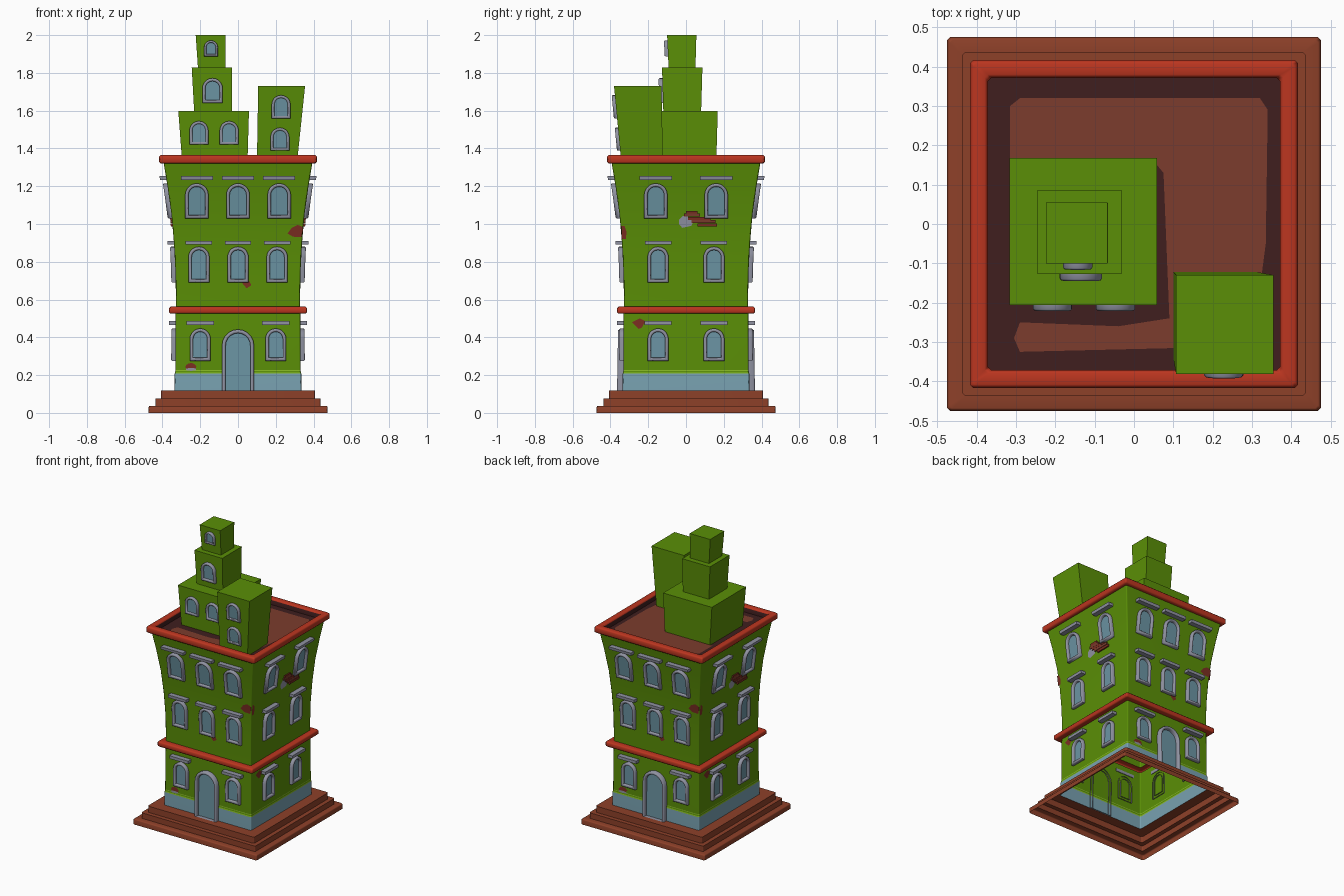
import bpy, bmesh, math, random

if "Cube" in bpy.data.objects:
    bpy.data.objects.remove(bpy.data.objects["Cube"])

random.seed(4)

def mat(name, r, g, b):
    m = bpy.data.materials.new(name)
    m.diffuse_color = (r, g, b, 1)
    m.use_nodes = True
    m.node_tree.nodes["Principled BSDF"].inputs["Base Color"].default_value = m.diffuse_color
    return m

GREEN = mat("green_wall", .103, .275, .002)
RED = mat("red_trim", .50, .036, .014)
STEP = mat("brown_steps", .27, .052, .022)
ROOF = mat("brown_roof", .20, .045, .026)
DARK = mat("dark_maroon", .050, .013, .013)
BLUE = mat("pale_blue_plinth", .19, .36, .44)
GLASS = mat("blue_glass", .15, .30, .37)
GREY = mat("grey_stone", .28, .29, .36)
BRICK = mat("exposed_brick", .20, .028, .016)
LIME = mat("lime_line", .25, .50, .02)

def build(name, verts, faces, mats, idx=None, fix=True, angle=50):
    me = bpy.data.meshes.new(name)
    me.from_pydata(verts, [], faces)
    for m in mats:
        me.materials.append(m)
    if idx:
        me.polygons.foreach_set("material_index", idx)
    if fix:
        bm = bmesh.new()
        bm.from_mesh(me)
        bmesh.ops.recalc_face_normals(bm, faces=bm.faces)
        bm.to_mesh(me)
        bm.free()
    me.shade_smooth()
    me.set_sharp_from_angle(angle=math.radians(angle))
    ob = bpy.data.objects.new(name, me)
    bpy.context.collection.objects.link(ob)
    return ob

# ---- shell: square section swept up a profile (half width, height, colour of band below)
PROFILE = [(.475, 0, None), (.475, .03, STEP), (.468, .037, STEP), (.437, .037, STEP),
           (.437, .075, STEP), (.408, .075, STEP), (.408, .118, STEP), (.336, .118, STEP),
           (.335, .208, BLUE), (.333, .214, LIME), (.332, .222, GREEN), (.332, .227, LIME),
           (.330, .525, GREEN), (.358, .525, RED), (.366, .533, RED), (.366, .554, RED),
           (.358, .562, RED), (.328, .562, RED), (.331, .75, GREEN), (.339, .9, GREEN),
           (.352, 1.05, GREEN), (.373, 1.2, GREEN), (.393, 1.32, GREEN), (.408, 1.32, RED),
           (.417, 1.329, RED), (.417, 1.356, RED), (.408, 1.365, RED), (.38, 1.365, RED),
           (.371, 1.356, RED), (.371, 1.325, DARK)]
MATS = [STEP, BLUE, LIME, GREEN, RED, DARK]
verts, faces, idx = [], [], []
for w, z, m in PROFILE:
    c = w - .008
    verts += [(-c, -w, z), (c, -w, z), (w, -c, z), (w, c, z), (c, w, z), (-c, w, z), (-w, c, z), (-w, -c, z)]
for i in range(len(PROFILE) - 1):
    for j in range(8):
        k = (j + 1) % 8
        faces.append((i * 8 + j, i * 8 + k, i * 8 + 8 + k, i * 8 + 8 + j))
        idx.append(MATS.index(PROFILE[i + 1][2]))
n = len(verts)
faces.append(tuple(range(n - 8, n)))
idx.append(5)
shell = build("building_shell", verts, faces, MATS, idx, fix=False)
wn = shell.modifiers.new("flat_faces", 'WEIGHTED_NORMAL')
wn.keep_sharp = True

# ---- surface mappings: (u across, z height, d outward) -> 3D point
def width(z):
    pts = [(p[1], p[0]) for p in PROFILE if p[2] in (GREEN, BLUE)]
    if z <= pts[0][0]:
        return pts[0][1]
    for (a, wa), (b, wb) in zip(pts, pts[1:]):
        if a <= z <= b:
            return wa + (wb - wa) * (z - a) / (b - a)
    return pts[-1][1]

def wall(k):
    def f(u, z, d):
        x, y = u, -(width(z) + d)
        for _ in range(k):
            x, y = -y, x
        return (x, y, z)
    return f

def slope(z0, y0, z1, y1):
    return lambda u, z, d: (u, y0 + (y1 - y0) * (z - z0) / (z1 - z0) - d, z)

def arch(u, hw, z0, z1, n=10):
    pts = [(u - hw, z0), (u + hw, z0)]
    for i in range(n + 1):
        a = math.pi * i / n
        pts.append((u + hw * math.cos(a), z1 - hw + hw * math.sin(a)))
    return pts

def window(name, f, u, hw, z0, z1, t=.018, depth=.022, sill=True):
    # rounded frame ring plus a thin glass pane
    s = t if sill else 0
    def ring(k, d):
        return [f(p, z, d) for p, z in arch(u, hw - t * k, z0 + s * k, z1 - t * k)]
    rings = [ring(0, -.006), ring(0, depth * .75), ring(.25, depth), ring(.75, depth), ring(1, depth * .75), ring(1, -.006)]
    m = len(rings[0])
    fs = [(i * m + j, i * m + (j + 1) % m, (i + 1) * m + (j + 1) % m, (i + 1) * m + j)
          for i in range(5) for j in range(m)]
    build(name + "_frame", sum(rings, []), fs, [GREY], angle=65)
    build(name + "_pane", ring(.95, .005), [tuple(range(m))], [GLASS], fix=False)

def bar(name, f, u0, u1, z0, z1, d0, d1, m):
    v = [f(u, z, d) for u in (u0, u1) for z in (z0, z1) for d in (d0, d1)]
    build(name, v, [(0, 1, 3, 2), (4, 6, 7, 5), (0, 4, 5, 1), (2, 3, 7, 6), (0, 2, 6, 4), (1, 5, 7, 3)], [m])

def patch(name, f, pts, m, d=.004):
    build(name, [f(u, z, d) for u, z in pts], [tuple(range(len(pts)))], [m], fix=False)

def blob(u, z, ru, rz, n=9):
    out = []
    for i in range(n):
        a, r = 2 * math.pi * i / n, random.uniform(.75, 1.1)
        out.append((u + ru * r * math.cos(a), z + rz * r * math.sin(a)))
    return out

# ---- windows with ledges on four sides, door front and back
ROWS = [(.275, .447, .055, .466, .486, .072, .20, .148),
        (.69, .88, .056, .891, .911, .07, .207, .148),
        (1.03, 1.215, .062, 1.234, 1.254, .085, .218, .16)]
for k in range(4):
    f = wall(k)
    for r, (z0, z1, hw, b0, b1, bw, fu, su) in enumerate(ROWS):
        us = [-su, su] if k % 2 else ([-fu, fu] if r == 0 else [-fu, 0, fu])
        for i, u in enumerate(us):
            window(f"window_{k}_{r}_{i}", f, u, hw, z0, z1)
            bar(f"ledge_{k}_{r}_{i}", f, u - bw, u + bw, b0, b1, -.004, .034, GREY)
    if k % 2 == 0:
        window(f"door_{k}", f, 0, .085, .119, .442, t=.02, depth=.03, sill=False)
        # worn plaster on the front and back
        patch(f"worn_corner_a_{k}", f, [(.335, .93), (.343, .96), (.343, .985), (.315, .995), (.285, .98), (.262, .95), (.29, .933)], BRICK)
        patch(f"worn_spot_{k}", f, [(.02, .69), (.045, .66), (.07, .675), (.062, .695), (.035, .697)], BRICK)
        patch(f"worn_base_{k}", f, blob(-.25, .247, .035, .02), BRICK)
        patch(f"worn_base_light_{k}", f, blob(-.25, .231, .035, .008), GREY, .007)
    else:
        # worn plaster on the sides
        patch(f"worn_corner_b_{k}", f, [(-.340, .92), (-.318, .92), (-.315, .96), (-.325, .99), (-.343, .99)], BRICK)
        patch(f"worn_upper_{k}", f, [(-.285, .48), (-.25, .445), (-.235, .45), (-.215, .485), (-.245, .50)], BRICK)
        patch(f"worn_middle_{k}", f, blob(.0, 1.012, .038, .035), GREY)
        for i, (a, b, z) in enumerate([(0, .06, 1.062), (-.01, .075, 1.047), (.01, .13, 1.030), (.03, .155, 1.013), (.06, .165, .994)]):
            bar(f"worn_brick_{k}_{i}", f, a, b, z - .008, z + .008, -.002, .009, (BRICK, ROOF)[i % 2])

# ---- rooftop blocks, slightly wider at the top: (x0, x1, y0, y1) at bottom and top
def block(name, z0, lo, z1, hi):
    v = []
    for z, (x0, x1, y0, y1) in ((z0, lo), (z1, hi)):
        v += [(x0, y0, z), (x1, y0, z), (x1, y1, z), (x0, y1, z)]
    build(name, v, [(3, 2, 1, 0), (4, 5, 6, 7)] + [(i, (i + 1) % 4, (i + 1) % 4 + 4, i + 4) for i in range(4)], [GREEN])
    return slope(z0, lo[2], z1, hi[2])

f = block("tower_lower", 1.32, (-.295, .05, -.198, .16), 1.597, (-.316, .058, -.206, .168))
for i, u in enumerate((-.207, -.047)):
    window(f"tower_lower_window_{i}", f, u, .05, 1.42, 1.545, t=.015, depth=.017)
f = block("tower_middle", 1.595, (-.232, -.032, -.12, .08), 1.828, (-.245, -.032, -.127, .087))
window("tower_middle_window", f, -.135, .054, 1.64, 1.772, t=.016, depth=.02)
f = block("tower_upper", 1.826, (-.212, -.066, -.092, .05), 2.0, (-.224, -.067, -.1, .055))
window("tower_upper_window", f, -.143, .037, 1.888, 1.972, t=.012, depth=.018)
f = block("corner_tower", 1.32, (.1, .312, -.342, -.122), 1.73, (.107, .355, -.381, -.13))
for i, (u, z0, z1) in enumerate([(.222, 1.388, 1.51), (.228, 1.558, 1.682)]):
    window(f"corner_tower_window_{i}", f, u, .05, z0, z1, t=.015, depth=.017)

# ---- lighter worn areas on the roof deck
deck = lambda u, v, d: (u, v, 1.325 + d)
patch("roof_worn_main", deck, [(.09, -.24), (.31, -.24), (.335, -.05), (.34, .29), (.32, .32), (-.29, .32), (-.315, .30),
                               (-.315, .16), (.05, .16), (.075, .13)], ROOF, .003)
patch("roof_worn_front", deck, [(-.29, -.325), (.12, -.315), (.12, -.235), (-.04, -.26), (-.29, -.25), (-.305, -.29)], ROOF, .003)
